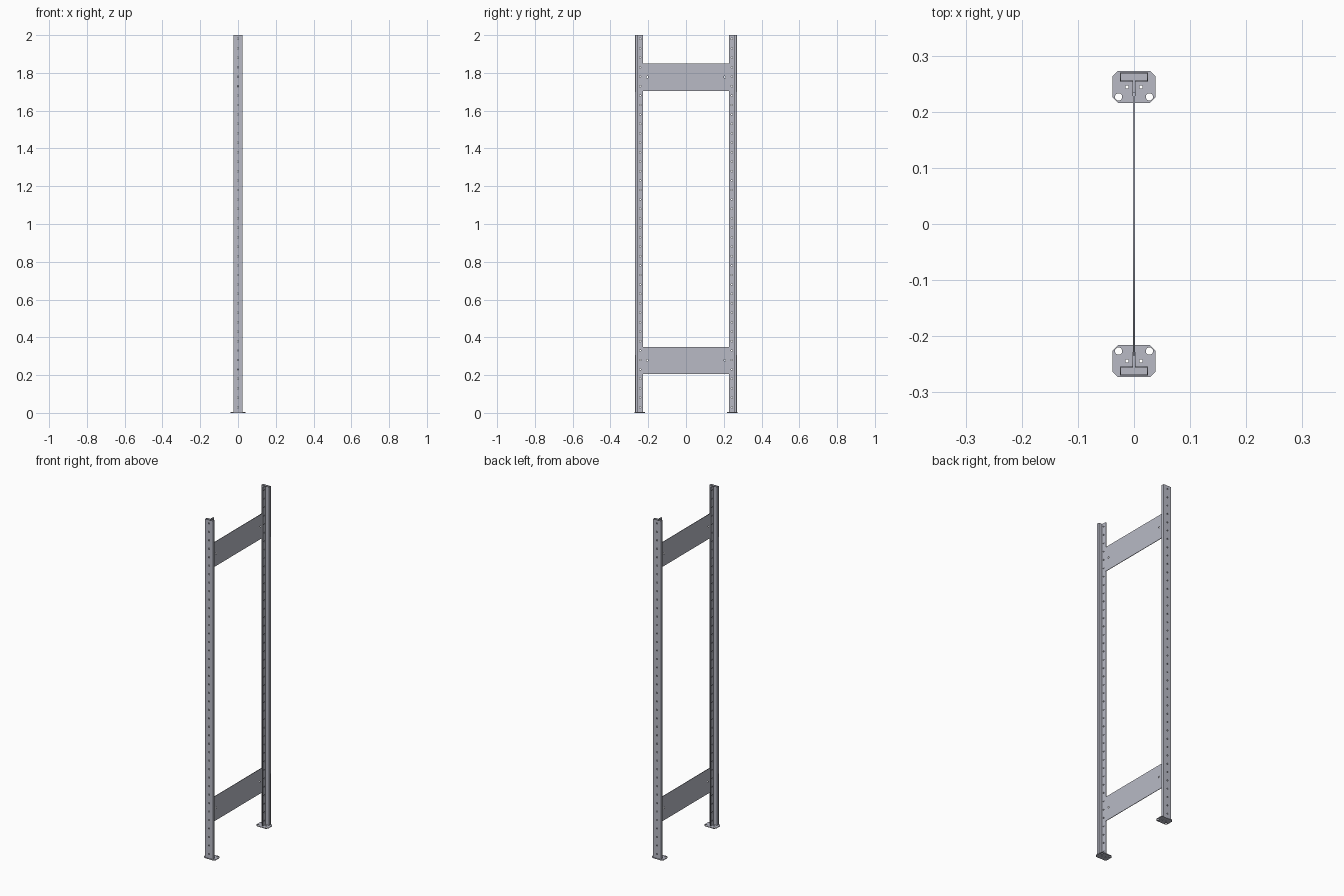
import bpy
import math
from math import pi

cube = bpy.data.objects.get("Cube")
if cube:
    bpy.data.objects.remove(cube)

steel = bpy.data.materials.new("galvanised steel")
steel.use_nodes = True
colour = (0.48, 0.49, 0.56, 1)
steel.diffuse_color = colour
steel.node_tree.nodes["Principled BSDF"].inputs["Base Color"].default_value = colour

T = 0.0015            # sheet thickness of the uprights
PLATE = 0.004         # foot plate thickness
FACE, BACK, LIP = 0.27, 0.254, 0.228   # distances of the upright's folds from the middle
HALF = 0.025          # half width of the upright
HEIGHTS = [0.03 + 0.05 * i for i in range(40)]

FLAT = (0, 0, 0)
ACROSS = (pi / 2, 0, 0)        # local x, y become world x, z
ALONG = (pi / 2, 0, pi / 2)    # local x, y become world y, z


def rect(x0, x1, y0, y1):
    return [(x0, y0), (x1, y0), (x1, y1), (x0, y1)]


def circle(x, y, r, sides=12):
    angles = [2 * pi * i / sides for i in range(sides)]
    return [(x + r * math.cos(a), y + r * math.sin(a)) for a in angles]


def sheet(name, outline, holes, thickness, location, rotation):
    """Flat plate with punched holes, centred on its thickness."""
    curve = bpy.data.curves.new(name, "CURVE")
    curve.dimensions = "2D"
    curve.fill_mode = "BOTH"
    curve.extrude = thickness / 2
    for loop in [outline] + holes:
        spline = curve.splines.new("POLY")
        spline.points.add(len(loop) - 1)
        for point, (x, y) in zip(spline.points, loop):
            point.co = (x, y, 0, 1)
        spline.use_cyclic_u = True
    obj = bpy.data.objects.new(name, curve)
    obj.location, obj.rotation_euler = location, rotation
    bpy.context.collection.objects.link(obj)
    curve.materials.append(steel)
    bpy.ops.object.select_all(action="DESELECT")
    obj.select_set(True)
    bpy.context.view_layer.objects.active = obj
    bpy.ops.object.convert(target="MESH")
    return bpy.context.view_layer.objects.active


def join(parts, name):
    bpy.ops.object.select_all(action="DESELECT")
    for part in parts:
        part.select_set(True)
    bpy.context.view_layer.objects.active = parts[0]
    bpy.ops.object.join()
    parts[0].name = name


for end, s in (("front", -1), ("back", 1)):
    # Folded T-shaped upright: face, two sides, two returns and a double web
    face_holes = [circle(0, z, 0.004) for z in HEIGHTS]
    web_holes = [circle(s * 0.243, z, 0.004) for z in HEIGHTS]
    parts = [sheet("face", rect(-HALF, HALF, PLATE, 2), face_holes, T,
                   (0, s * (FACE - T / 2), 0), ACROSS)]
    for m in (-1, 1):
        y0, y1 = sorted((s * BACK, s * (FACE - T)))
        parts.append(sheet("side", rect(y0, y1, PLATE, 2), [], T,
                           (m * (HALF - T / 2), 0, 0), ALONG))
        x0, x1 = sorted((m * 0.0015, m * (HALF - T)))
        parts.append(sheet("return", rect(x0, x1, PLATE, 2), [], T,
                           (0, s * (BACK + T / 2), 0), ACROSS))
        y0, y1 = sorted((s * LIP, s * BACK))
        parts.append(sheet("web", rect(y0, y1, PLATE, 2), web_holes, T,
                           (m * (0.0015 + T / 2), 0, 0), ALONG))
    join(parts, end + "_upright")

    # Foot plate with cut corners, anchor holes and small fixing holes
    w, c, inner, outer = 0.0385, 0.01, 0.216, 0.273
    outline = [(-w + c, inner), (w - c, inner), (w, inner + c), (w, outer - c),
               (w - c, outer), (-w + c, outer), (-w, outer - c), (-w, inner + c)]
    holes = []
    for m in (-1, 1):
        holes.append(circle(m * 0.0275, s * 0.2265, 0.0065, 20))
        holes.append(circle(m * 0.0125, s * 0.244, 0.003))
    sheet(end + "_foot_plate", [(x, s * y) for x, y in outline], holes, PLATE,
          (0, 0, PLATE / 2), FLAT)

# Flat panels tying the uprights together
for name, z in (("lower_panel", 0.205), ("upper_panel", 1.705)):
    holes = [circle(y, z + 0.073, 0.005) for y in (-0.205, 0.205)]
    sheet(name, rect(-0.234, 0.234, z, z + 0.145), holes, 0.003, (0, 0, 0), ALONG)
